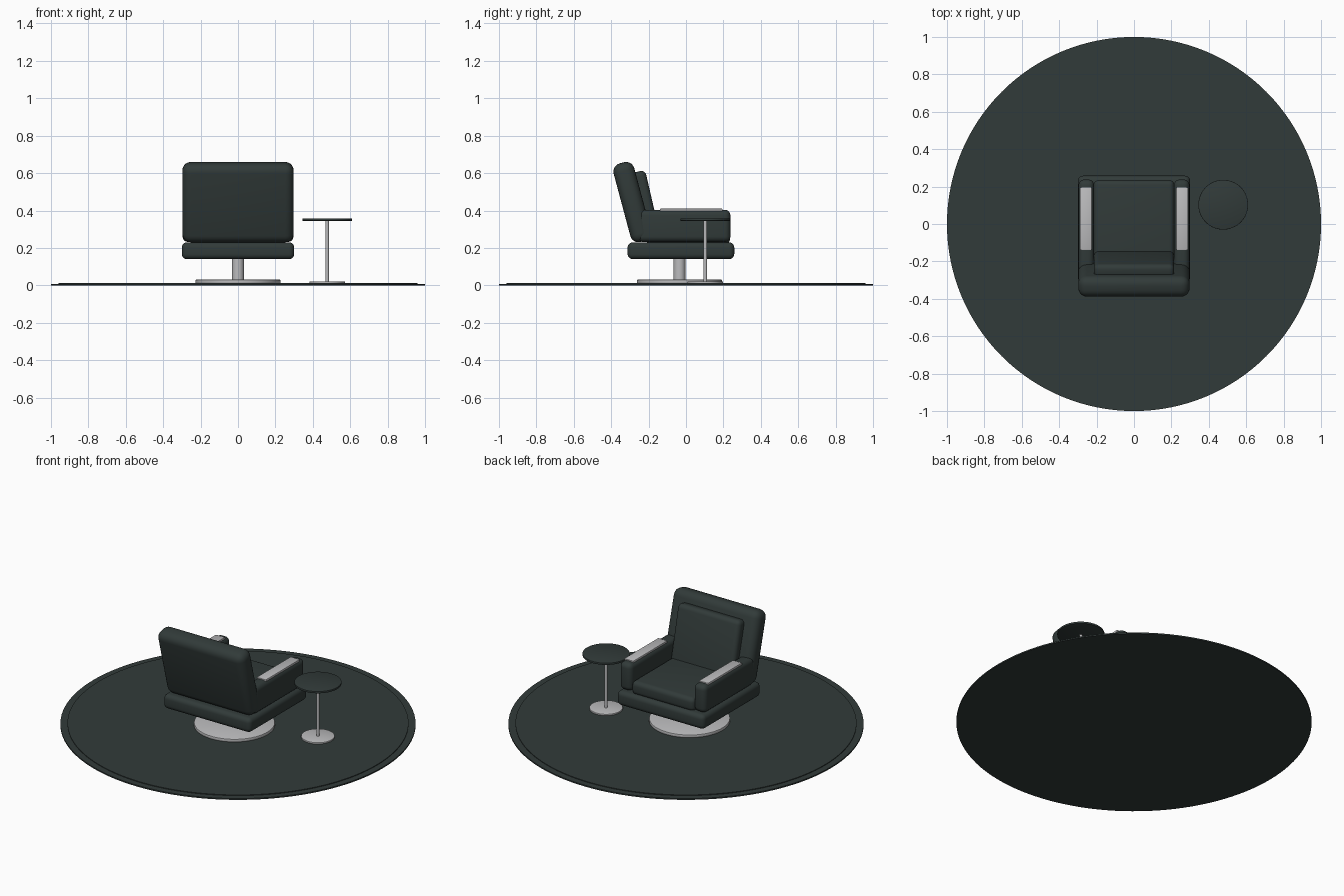
import bpy
import math

cube = bpy.data.objects.get("Cube")
if cube:
    bpy.data.objects.remove(cube, do_unlink=True)


def make_material(name, color):
    mat = bpy.data.materials.new(name)
    mat.use_nodes = True
    mat.diffuse_color = color
    mat.node_tree.nodes["Principled BSDF"].inputs["Base Color"].default_value = color
    return mat


dark = make_material("dark green grey", (0.031, 0.043, 0.041, 1))
metal = make_material("light metal", (0.5, 0.5, 0.51, 1))


def finish(obj, name, mat, bevel, segments):
    obj.name = name
    obj.data.materials.append(mat)
    bpy.ops.object.transform_apply(location=False, rotation=False, scale=True)
    if bevel:
        mod = obj.modifiers.new("Rounded edges", "BEVEL")
        mod.width = bevel
        mod.segments = segments
        mod.limit_method = "ANGLE"
        bpy.ops.object.modifier_apply(modifier=mod.name)
    bpy.ops.object.shade_smooth_by_angle(angle=math.radians(35))
    return obj


def box(name, mat, center, size, bevel, tilt=0, segments=5):
    bpy.ops.mesh.primitive_cube_add(size=1, location=center,
                                    rotation=(math.radians(tilt), 0, 0))
    obj = bpy.context.object
    obj.scale = size
    return finish(obj, name, mat, bevel, segments)


def disc(name, mat, x, y, radius, bottom, top, bevel=0, sides=64):
    bpy.ops.mesh.primitive_cylinder_add(vertices=sides, radius=radius, depth=top - bottom,
                                        location=(x, y, (bottom + top) / 2))
    return finish(bpy.context.object, name, mat, bevel, 2)


# Rug with a thin raised centre
disc("rug_border", dark, 0, 0, 1.0, 0, 0.008, sides=128)
disc("rug_centre", dark, 0, 0, 0.96, 0.004, 0.012, sides=128)

# Swivel foot
CHAIR_Y = -0.035
disc("chair_foot", metal, 0, CHAIR_Y, 0.228, 0.011, 0.03, 0.004)
disc("chair_column", metal, 0, CHAIR_Y, 0.032, 0.025, 0.15, sides=32)

# Upholstery
box("seat_base", dark, (0, -0.027, 0.185), (0.6, 0.57, 0.09), 0.027)
box("seat_cushion", dark, (0, 0.01, 0.262), (0.43, 0.45, 0.085), 0.027)
box("backrest", dark, (0, -0.287, 0.445), (0.595, 0.114, 0.435), 0.045, 15)
box("back_cushion", dark, (0, -0.216, 0.438), (0.43, 0.075, 0.35), 0.027, 13)

# Arms with metal caps
for side, label in ((1, "left"), (-1, "right")):
    box(label + "_arm", dark, (side * 0.255, -0.01, 0.318),
        (0.083, 0.495, 0.172), 0.03)
    box(label + "_arm_cap", metal, (side * 0.257, 0.028, 0.403),
        (0.064, 0.335, 0.014), 0.004, segments=2)

# Side table
TABLE = (0.477, 0.103)
disc("table_foot", metal, *TABLE, 0.094, 0.011, 0.021, 0.002)
disc("table_pole", metal, *TABLE, 0.009, 0.018, 0.348, sides=24)
disc("table_top", dark, *TABLE, 0.133, 0.345, 0.357, 0.002)
